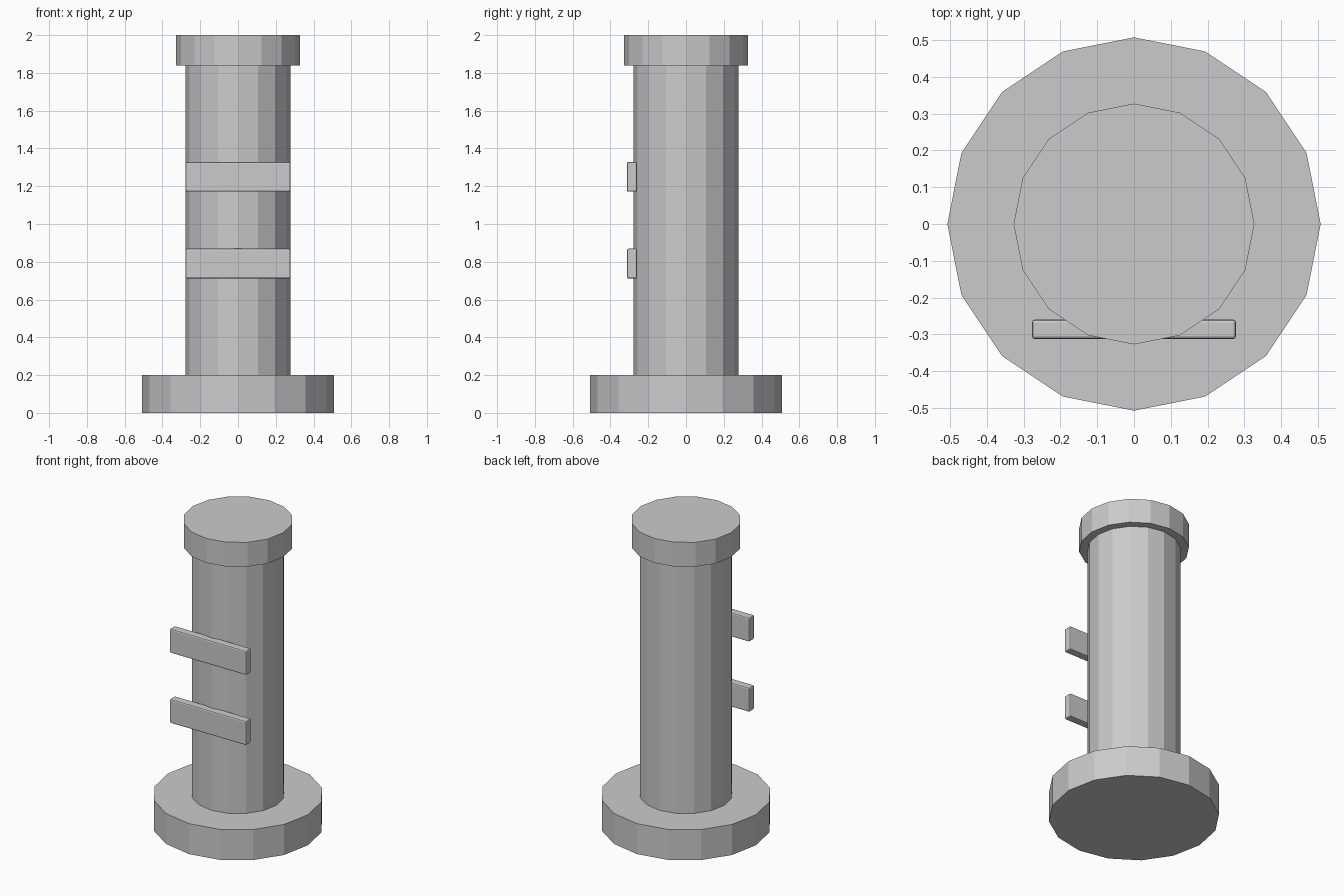
import bpy

if "Cube" in bpy.data.objects:
    bpy.data.objects.remove(bpy.data.objects["Cube"])

SIDES = 16


def cylinder(name, radius, z0, z1):
    bpy.ops.mesh.primitive_cylinder_add(vertices=SIDES, radius=radius, depth=z1 - z0,
                                        location=(0, 0, (z0 + z1) / 2))
    bpy.context.object.name = name


def band(name, z):
    bpy.ops.mesh.primitive_cube_add(size=1, location=(0, -0.286, z))
    ob = bpy.context.object
    ob.name = name
    ob.scale = (0.554, 0.053, 0.158)
    bpy.ops.object.transform_apply(location=False, rotation=False, scale=True)
    bevel = ob.modifiers.new("edge_bevel", 'BEVEL')
    bevel.width = 0.008
    bevel.segments = 2


# Post: wide foot, faceted shaft, overhanging cap
cylinder("base", 0.507, 0.0, 0.2)
cylinder("shaft", 0.277, 0.2, 1.84)
cylinder("cap", 0.327, 1.84, 2.0)

# Two flat bars across the front
band("lower_bar", 0.79)
band("upper_bar", 1.25)
